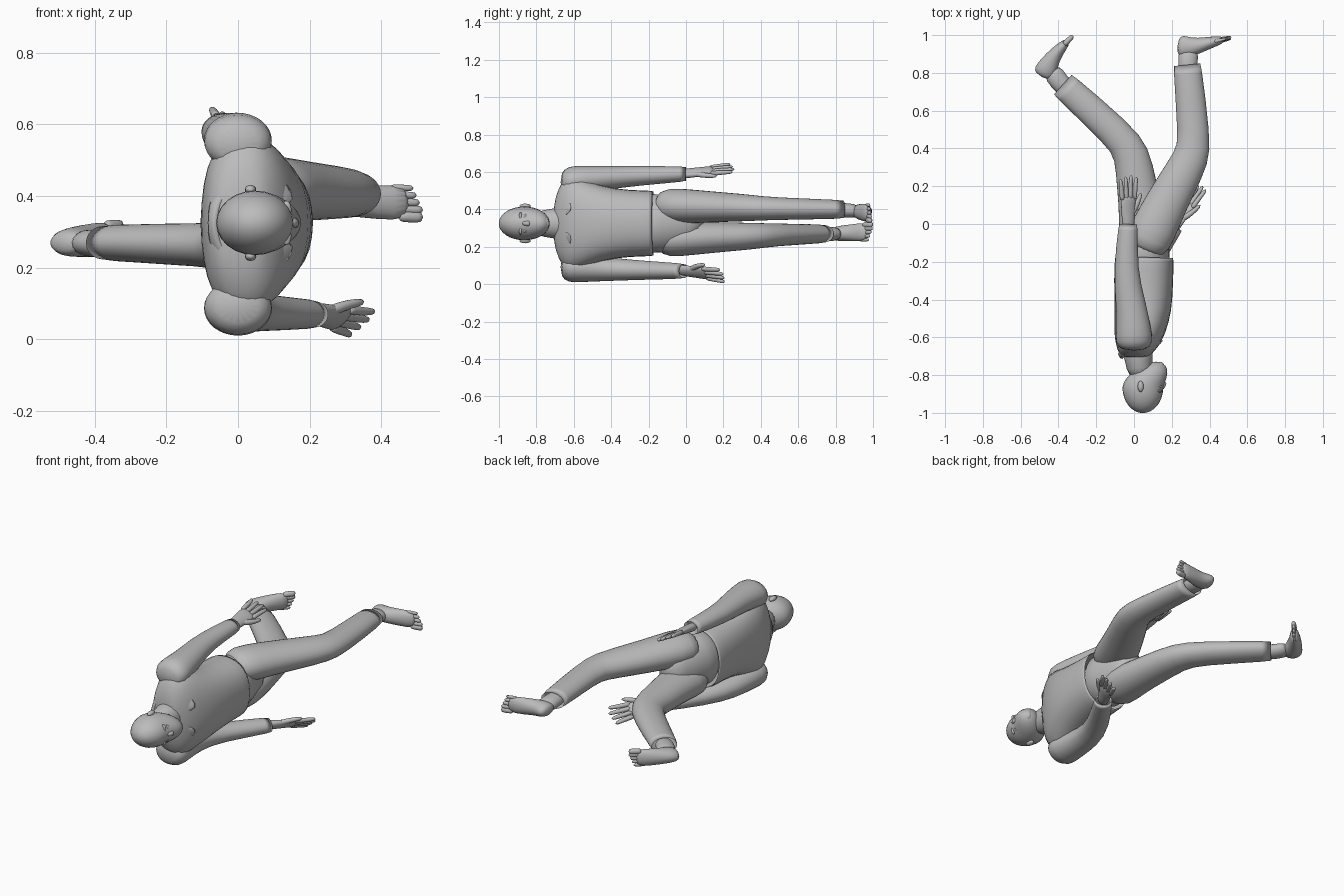
import bpy, bmesh, math
from mathutils import Vector

cube = bpy.data.objects.get("Cube")
if cube:
    bpy.data.objects.remove(cube, do_unlink=True)

grey = bpy.data.materials.new("plain grey")
grey.use_nodes = True
grey.diffuse_color = (0.5, 0.5, 0.5, 1)
grey.node_tree.nodes["Principled BSDF"].inputs["Base Color"].default_value = grey.diffuse_color

UP = Vector((0, 0, 1))
MID = .325   # height of the centre plane of the body
SIDES = (("left", 1), ("right", -1))


def mix(pair, t):
    return pair[0] + (pair[1] - pair[0]) * t


def finish(name, bm, thickness=0, smooth=True):
    bmesh.ops.recalc_face_normals(bm, faces=bm.faces)
    mesh = bpy.data.meshes.new(name)
    bm.to_mesh(mesh)
    bm.free()
    mesh.materials.append(grey)
    for polygon in mesh.polygons:
        polygon.use_smooth = True
    part = bpy.data.objects.new(name, mesh)
    bpy.context.collection.objects.link(part)
    if thickness:
        cloth = part.modifiers.new("cloth", 'SOLIDIFY')
        cloth.thickness = thickness
        cloth.offset = -1
    if smooth:
        part.modifiers.new("smooth", 'SUBSURF').levels = 1


def loft(name, centres, depths, widths, up=UP, hem=False, sides=16, power=1):
    """Skin ovals along a path; widths run along up, a low power squares them."""
    bm = bmesh.new()
    loops = []
    last = len(centres) - 1
    for i, centre in enumerate(centres):
        tangent = centres[min(i + 1, last)] - centres[max(i - 1, 0)]
        across = tangent.cross(up).normalized()
        loop = []
        for k in range(sides):
            c, s = math.cos(math.tau * k / sides), math.sin(math.tau * k / sides)
            offset = (across * depths[i] * math.copysign(abs(c) ** power, c)
                      + up * widths[i] * math.copysign(abs(s) ** power, s))
            loop.append(bm.verts.new(centre + offset))
        loops.append(loop)
    for near, far in zip(loops, loops[1:]):
        for k in range(sides):
            bm.faces.new((near[k - 1], near[k], far[k], far[k - 1]))
    bm.faces.new(loops[0])
    if not hem:
        bm.faces.new(loops[-1])
    finish(name, bm, .01 if hem else 0)


def limb(name, joints, depth, width, up=UP, hem=False):
    """Evenly tapering limb with a rounded start; a hem leaves the end open."""
    steps = [i / (len(joints) - 1) for i in range(len(joints))]
    depths = [mix(depth, t) for t in steps]
    widths = [mix(width, t) for t in steps]
    start = joints[0] - (joints[1] - joints[0]).normalized() * depth[0] * .4
    loft(name, [start] + joints, [depth[0] * .6] + depths, [width[0] * .6] + widths, up, hem)


def path(heights, *points):
    """Plan points with the height changing evenly from first to last."""
    return [Vector((x, y, mix(heights, i / (len(points) - 1)))) for i, (x, y) in enumerate(points)]


def blob(name, centre, size):
    bm = bmesh.new()
    bmesh.ops.create_uvsphere(bm, u_segments=12, v_segments=8, radius=1)
    for v in bm.verts:
        v.co = [c + p * s for c, p, s in zip(centre, v.co, size)]
    finish(name, bm, smooth=False)


# Jacket body, widest at the shoulders, with a loose straight hem
loft("jacket",
     path((MID, MID), (0, -.71), (0, -.68), (.01, -.63), (.03, -.56), (.05, -.45), (.05, -.3), (.055, -.17)),
     [.07, .09, .12, .14, .155, .16, .16], [.1, .2, .27, .25, .2, .18, .18], hem=True, power=.85)

# Sleeves: the left hangs straight, the right swings forward
SLEEVE = dict(depth=(.105, .052), width=(.085, .042), hem=True)
limb("left_sleeve", path((.55, .59), (0, -.63), (0, -.55), (-.02, -.4), (-.045, -.25), (-.03, .01)), **SLEEVE)
limb("right_sleeve", path((.09, .07), (0, -.63), (0, -.55), (0, -.4), (.05, -.25), (.22, 0)), **SLEEVE)

# Trousers: a seat and two striding legs
limb("trouser_seat", path((MID, MID), (.05, -.2), (.06, -.05), (.07, .1)), (.16, .07), (.18, .1))
LEG = dict(depth=(.13, .076), width=(.1, .052), hem=True)
limb("left_trouser_leg",
     path((.42, .4), (.07, -.1), (.14, .05), (.22, .2), (.31, .36), (.32, .45), (.28, .86)), **LEG)
limb("right_trouser_leg",
     path((.24, .27), (.04, -.1), (.04, .05), (.015, .2), (-.01, .38), (-.08, .47), (-.39, .75)), **LEG)

# Neck
limb("neck", path((MID, MID), (.02, -.6), (.02, -.7), (.04, -.83)), (.09, .065), (.1, .065))

# Head: an egg whose lower half slides forward into a full jaw
bm = bmesh.new()
bmesh.ops.create_uvsphere(bm, u_segments=24, v_segments=16, radius=1)
for v in bm.verts:
    x, z, y = v.co
    jaw = max(y, 0)
    fullness = 1 + .25 * jaw * max(x, 0)
    v.co = (.047 + .108 * x * fullness + .07 * jaw ** 1.5, -.865 + .136 * y, MID + .09 * z)
finish("head", bm, smooth=False)

# Face
limb("nose", path((MID, MID), (.15, -.87), (.162, -.83)), (.01, .018), (.01, .02))
blob("upper_lip", (.156, -.798, MID), (.012, .007, .025))
blob("lower_lip", (.156, -.784, MID), (.012, .007, .02))
blob("chin", (.14, -.75, MID), (.02, .02, .03))
for side, sign in SIDES:
    blob(side + "_brow", (.135, -.885, MID + sign * .036), (.014, .008, .026))
    blob(side + "_eye", (.137, -.86, MID + sign * .034), (.012, .009, .017))
    blob(side + "_ear", (.035, -.86, MID + sign * .093), (.016, .03, .013))

# Folded collar, open at the throat, with wings widening towards the front
bm = bmesh.new()
rows = []
for i in range(-8, 9):
    front = abs(i) / 8
    angle = math.pi + math.radians(20) * i
    row = []
    for radius, y in ((.08, -.65), (.09, -.74 + .08 * front), (.12 + .03 * front, -.69 + .08 * front)):
        row.append(bm.verts.new((.03 + radius * math.cos(angle), y,
                                 MID + radius * math.sin(angle) * 1.2)))
    rows.append(row)
for near, far in zip(rows, rows[1:]):
    for k in range(2):
        bm.faces.new((near[k], near[k + 1], far[k + 1], far[k]))
finish("collar", bm, .008)


def hand(side, wrist, direction, spread):
    """Palm, four fanned fingers and a thumb on the spread side."""
    forward = Vector(direction).normalized()
    sideways = Vector(spread)
    sideways = (sideways - forward * sideways.dot(forward)).normalized()
    normal = forward.cross(sideways)

    def reach(*spots):
        return [Vector(wrist) + forward * along + sideways * across for along, across in spots]

    limb(side + "_palm", reach((-.05, 0), (.02, 0), (.08, 0), (.13, 0)), (.034, .048), (.026, .013), normal)
    for i, finger in enumerate(("index", "middle", "ring", "little")):
        base = .036 - .024 * i
        tip = .24 - .012 * abs(i - 1.2)
        limb(f"{side}_{finger}_finger", reach((.11, base), (.18, base * 1.15), (tip, base * 1.35)),
             (.014, .01), (.014, .009), normal)
    limb(side + "_thumb", reach((.03, .02), (.08, .055), (.14, .075)), (.018, .01), (.016, .01), normal)


hand("left", (-.03, .025, .595), (0, 1, .12), (1, 0, -.5))
hand("right", (.23, .01, .07), (.14, .22, -.03), (.6, -.4, .7))


def foot(side, shin, sole, inward):
    """Bare ankle, tapering foot and five toes, the big toe on the inward side."""
    limb(side + "_ankle", shin, (.05, .055), (.04, .038))
    limb(side + "_foot", sole, (.064, .02), (.04, .052))
    forward = (sole[-1] - sole[-2]).normalized()
    for i in range(5):
        size = .016 if i == 0 else .013 - .001 * i
        base = sole[-1] + UP * inward * (.038 - .02 * i) - forward * .009 * max(i - 1, 0)
        limb(f"{side}_toe_{i + 1}", [base - forward * .03, base, base + forward * .033],
             (size, size * .8), (size, size))


foot("left", path((.4, .39), (.285, .77), (.285, .86), (.29, .93)),
     path((.39, .38), (.255, .94), (.31, .935), (.38, .955), (.485, .98)), -1)
foot("right", path((.265, .27), (-.35, .71), (-.4, .755), (-.44, .82)),
     path((.27, .28), (-.475, .8), (-.445, .855), (-.41, .91), (-.345, .975)), 1)
